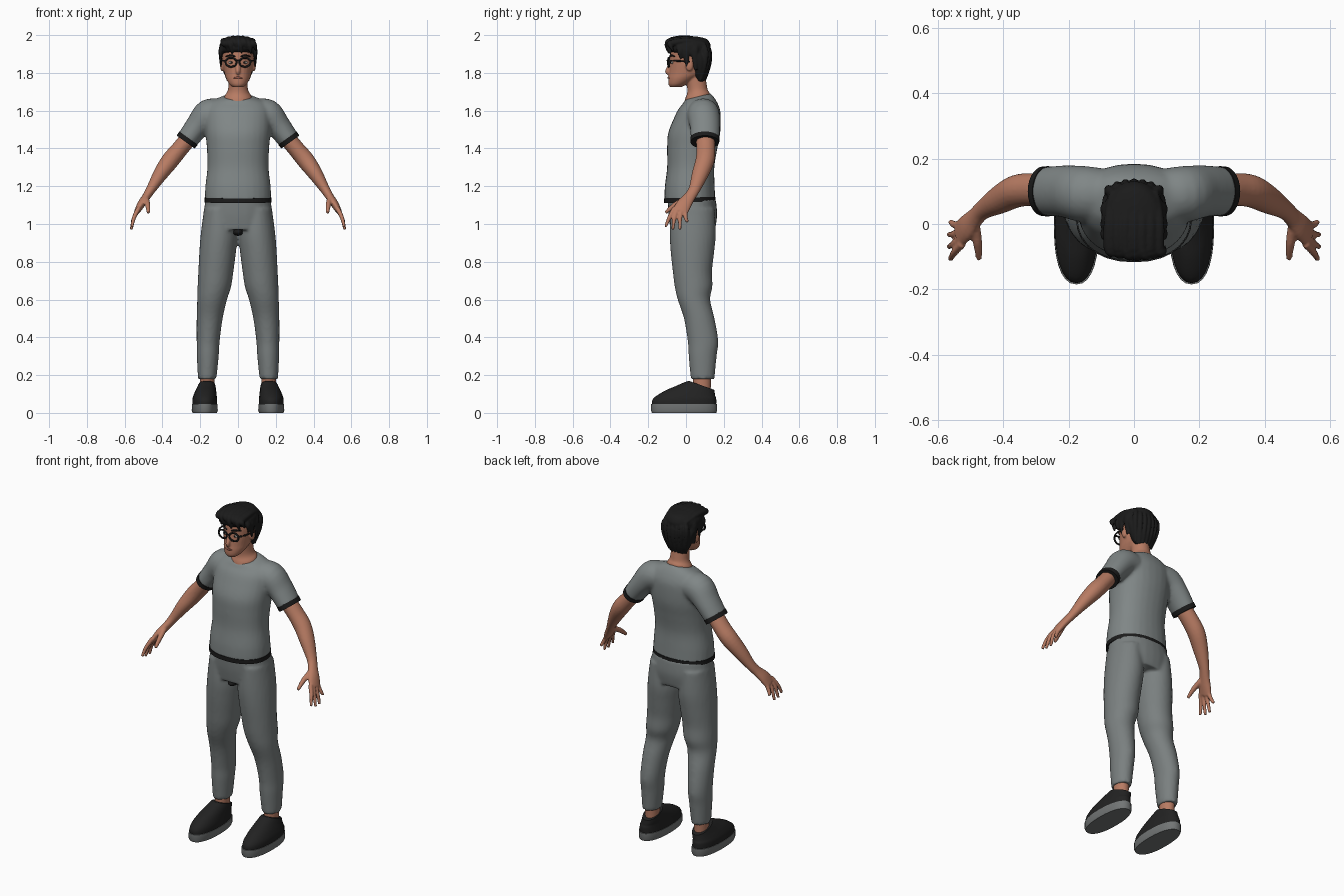
import bpy, bmesh, math
from mathutils import Vector, Matrix


def material(name, r, g, b):
    m = bpy.data.materials.new(name)
    m.diffuse_color = (r, g, b, 1)
    return m


SHIRT = material("shirt grey", 0.215, 0.24, 0.24)
PANTS = material("trouser grey", 0.195, 0.215, 0.215)
SKIN = material("skin", 0.48, 0.2, 0.125)
BLACK = material("black", 0.011, 0.011, 0.011)
SHOE = material("shoe black", 0.016, 0.016, 0.016)
SOLE = material("sole grey", 0.17, 0.18, 0.18)
EYE = material("eye white", 0.45, 0.43, 0.4)
LIP = material("lip", 0.3, 0.1, 0.07)


def smooth(rows, steps=4):
    """Catmull-Rom interpolation of equal-length parameter rows."""
    out = []
    for i in range(len(rows) - 1):
        p0, p1 = rows[max(i - 1, 0)], rows[i]
        p2, p3 = rows[i + 1], rows[min(i + 2, len(rows) - 1)]
        for k in range(steps):
            t = k / steps
            out.append([0.5 * (2 * b + (c - a) * t + (2 * a - 5 * b + 4 * c - d) * t * t
                               + (3 * b - a - 3 * c + d) * t ** 3)
                        for a, b, c, d in zip(p0, p1, p2, p3)])
    return out + [list(rows[-1])]


def ovals(rows, n=28, e=2.0, steps=4):
    """Level rings from rows (z, x, y, rx, ry, tilt)."""
    rings = []
    for z, x, y, rx, ry, tilt in smooth(rows, steps):
        ring = []
        for k in range(n):
            c, s = math.cos(math.tau * k / n), math.sin(math.tau * k / n)
            dx = math.copysign(abs(c) ** (2 / e), c) * rx
            dy = math.copysign(abs(s) ** (2 / e), s) * ry
            ring.append(Vector((x + dx, y + dy, z + tilt * dy)))
        rings.append(ring)
    return rings


def tube(rows, side=1, n=14, steps=4):
    """Rings across a path from rows (x, y, z, thickness, width)."""
    rows = smooth(rows, steps)
    pts = [Vector((side * r[0], r[1], r[2])) for r in rows]
    rings = []
    for i, p in enumerate(pts):
        t = (pts[min(i + 1, len(pts) - 1)] - pts[max(i - 1, 0)]).normalized()
        u = Vector((0, 1, 0)) if abs(t.y) < 0.9 else Vector((1, 0, 0))
        u = (u - t * u.dot(t)).normalized()
        v = t.cross(u)
        a, b = max(rows[i][3], 0.001), max(rows[i][4], 0.001)
        rings.append([p + v * a * math.cos(math.tau * k / n) + u * b * math.sin(math.tau * k / n)
                      for k in range(n)])
    return rings


def ball(x, y, z, rx, ry, rz):
    return [[Vector((x + rx * math.sin(f) * math.cos(math.tau * k / 16),
                     y + ry * math.sin(f) * math.sin(math.tau * k / 16),
                     z + rz * math.cos(f))) for k in range(16)]
            for f in [0.03 + j * (math.pi - 0.06) / 10 for j in range(11)]]


def make(name, mat, shells, voxel=0, mirror=False, iterations=3):
    """Skin every list of rings, optionally fuse them into one surface."""
    bm = bmesh.new()
    for rings in shells:
        vs = [[bm.verts.new(p) for p in r] for r in rings]
        n = len(vs[0])
        for a, b in zip(vs, vs[1:]):
            for k in range(n):
                bm.faces.new((a[k], a[(k + 1) % n], b[(k + 1) % n], b[k]))
        bm.faces.new(vs[0][::-1])
        bm.faces.new(vs[-1])
    bmesh.ops.recalc_face_normals(bm, faces=bm.faces)
    me = bpy.data.meshes.new(name)
    bm.to_mesh(me)
    bm.free()
    ob = bpy.data.objects.new(name, me)
    bpy.context.collection.objects.link(ob)
    me.materials.append(mat)
    if voxel:
        rm = ob.modifiers.new("fuse", 'REMESH')
        rm.mode, rm.voxel_size, rm.use_smooth_shade = 'VOXEL', voxel, True
        sm = ob.modifiers.new("relax", 'SMOOTH')
        sm.factor, sm.iterations = 0.5, iterations
    if mirror:
        ob.modifiers.new("mirror", 'MIRROR').use_mirror_merge = False
    bpy.ops.object.select_all(action='DESELECT')
    ob.select_set(True)
    bpy.context.view_layer.objects.active = ob
    bpy.ops.object.shade_smooth_by_angle(angle=math.radians(45))
    return ob


# Shirt: torso fused with both sleeves
torso = ovals([(1.12, 0, .02, .176, .135, 0), (1.2, 0, .02, .173, .132, 0),
               (1.3, 0, .025, .162, .125, 0), (1.4, 0, .033, .165, .133, 0),
               (1.48, 0, .043, .172, .138, 0), (1.56, 0, .06, .175, .124, 0),
               (1.61, 0, .07, .17, .109, 0), (1.65, 0, .072, .14, .085, .1),
               (1.674, 0, .06, .078, .07, .25)], e=2.2)
sleeve = [(.09, .09, 1.585, .075, .08), (.155, .092, 1.578, .083, .086),
          (.212, .1, 1.52, .066, .08), (.27, .1, 1.443, .058, .075)]
make("shirt", SHIRT, [torso, tube(sleeve, 1, 24), tube(sleeve, -1, 24)], 0.01, iterations=5)

# Dark hems
make("shirt_hem", BLACK, [ovals([(1.115, 0, .02, .178, .137, .03),
                                 (1.14, 0, .02, .178, .137, .03)], e=2.2, steps=1)])
make("sleeve_cuff", BLACK, [tube([(.262, .1, 1.455, .06, .077), (.277, .1, 1.434, .059, .076)],
                                 n=28, steps=1)], mirror=True)

# Trousers: pelvis fused with both legs
pelvis = ovals([(1.135, 0, .03, .172, .127, 0), (1.05, 0, .036, .182, .129, 0),
                (.97, 0, .036, .185, .118, 0)], e=2.2)
legs = [ovals([(1.08, s * .1, .035, .08, .115, 0), (.95, s * .1, .036, .097, .122, 0),
               (.85, s * .108, .034, .097, .115, 0), (.75, s * .117, .034, .093, .104, 0),
               (.67, s * .125, .04, .089, .1, 0), (.6, s * .137, .042, .079, .086, 0),
               (.5, s * .15, .07, .069, .081, 0), (.38, s * .158, .09, .061, .081, 0),
               (.3, s * .16, .088, .058, .074, 0), (.18, s * .163, .088, .049, .063, 0)])
        for s in (1, -1)]
make("trousers", PANTS, [pelvis] + legs, 0.01)
make("crotch_patch", BLACK, [ball(0, -.035, .957, .026, .048, .02)])

# Ankles and shoes
make("ankle", SKIN, [ovals([(.1, .163, .085, .036, .045, 0), (.2, .163, .085, .04, .048, 0)])],
     mirror=True)
make("shoe_upper", SHOE, [ovals([(.04, .176, -.01, .066, .17, 0), (.075, .176, -.007, .065, .167, 0),
                                 (.102, .173, .02, .059, .135, -.1),
                                 (.122, .169, .05, .053, .103, -.2),
                                 (.146, .165, .082, .045, .068, -.35)], e=2.2)], mirror=True)
make("shoe_sole", SOLE, [ovals([(0, .176, -.01, .064, .17, 0), (.012, .176, -.01, .069, .175, 0),
                                (.046, .176, -.01, .068, .175, 0)], e=2.3, steps=1)], mirror=True)

# Arm, palm, fingers and thumb in one skin
arm = tube([(.24, .1, 1.48, .045, .05), (.31, .105, 1.395, .045, .05), (.36, .1, 1.335, .047, .05),
            (.41, .075, 1.265, .039, .044), (.46, .045, 1.185, .026, .031),
            (.485, .02, 1.145, .022, .031), (.512, -.01, 1.105, .021, .04),
            (.535, -.032, 1.065, .015, .042)], n=20)
fingers = [tube([(.525, b, 1.085, .013, .013), (.55, (b + y) / 2 - .004, 1.035, .011, .011),
                 (x, y, z, .008, .008)])
           for b, x, y, z in ((-.06, .562, -.108, .985), (-.043, .566, -.07, .97),
                              (-.022, .566, -.032, .97), (-.003, .562, .008, 1.01))]
thumb = tube([(.487, .0, 1.135, .016, .016), (.478, -.06, 1.1, .014, .014),
              (.474, -.108, 1.06, .009, .009)])
make("arm_and_hand", SKIN, [arm, thumb] + fingers, 0.0055, mirror=True, iterations=2)

# Head, neck, nose and ears in one skin
skull = ovals([(1.724, 0, -.055, .026, .028, 0), (1.74, 0, -.043, .046, .05, 0),
               (1.77, 0, -.018, .063, .076, 0), (1.8, 0, .005, .072, .095, 0),
               (1.85, 0, .015, .081, .101, 0), (1.9, 0, .02, .085, .105, 0),
               (1.95, 0, .02, .078, .095, 0), (1.975, 0, .02, .05, .06, 0)])
neck = ovals([(1.64, 0, .058, .078, .07, .25), (1.676, 0, .06, .071, .066, .25),
              (1.7, 0, .061, .057, .055, .15), (1.73, 0, .058, .051, .053, 0),
              (1.8, 0, .045, .05, .055, 0)])
nose = tube([(0, -.08, 1.865, .008, .009), (0, -.09, 1.835, .012, .009), (0, -.096, 1.808, .012, .015),
             (0, -.088, 1.797, .008, .012)])
ears = [ball(s * .084, .018, 1.838, .011, .02, .029) for s in (1, -1)]
make("head", SKIN, [skull, neck, nose] + ears, 0.005, iterations=2)

# Eyes, brows and mouth
make("eye", EYE, [ball(.035, -.073, 1.855, .015, .007, .007)], mirror=True)
make("iris", BLACK, [ball(.035, -.077, 1.855, .006, .005, .006)], mirror=True)
make("eyebrow", BLACK, [tube([(.014, -.085, 1.886, .004, .004), (.038, -.08, 1.893, .005, .005),
                              (.064, -.06, 1.887, .003, .003)])], mirror=True)
make("mouth", LIP, [tube([(-.024, -.085, 1.773, .002, .003), (0, -.093, 1.775, .006, .005),
                          (.024, -.085, 1.773, .002, .003)])])

# Glasses: rims, bridge and temples
rim = [(.037 + .029 * math.cos(a), -.095 + .007 * (math.cos(a) + 1) / 2, 1.856 + .024 * math.sin(a))
       for a in [math.tau * k / 20 for k in range(21)]]
bm = bmesh.new()
loop = []
for k, p in enumerate(rim[:-1]):
    out = Vector((math.cos(math.tau * k / 20), 0, math.sin(math.tau * k / 20)))
    loop.append([bm.verts.new(Vector(p) + out * .005 * math.cos(math.tau * j / 8)
                              + Vector((0, .005 * math.sin(math.tau * j / 8), 0))) for j in range(8)])
for k in range(20):
    a, b = loop[k], loop[(k + 1) % 20]
    for j in range(8):
        bm.faces.new((a[j], a[(j + 1) % 8], b[(j + 1) % 8], b[j]))
bmesh.ops.recalc_face_normals(bm, faces=bm.faces)
frame = make("glasses_rim", BLACK, [], mirror=True)
bm.to_mesh(frame.data)
bm.free()
for poly in frame.data.polygons:
    poly.use_smooth = True
make("glasses_bridge", BLACK, [tube([(-.012, -.096, 1.862, .004, .004), (0, -.099, 1.866, .004, .004),
                                     (.012, -.096, 1.862, .004, .004)])])
make("glasses_temple", BLACK, [tube([(.066, -.088, 1.864, .005, .004), (.084, -.05, 1.864, .005, .004),
                                     (.09, .02, 1.858, .004, .004)])], mirror=True)

# Hair: cap with swept locks on top, sides and back
cap = ovals([(1.755, 0, .075, .05, .022, 0), (1.8, 0, .074, .076, .045, 0),
             (1.85, 0, .074, .093, .052, 0), (1.885, 0, .063, .098, .064, 0),
             (1.915, 0, .018, .1, .11, 0), (1.95, 0, .015, .097, .115, 0),
             (1.98, 0, .01, .075, .098, 0), (1.993, 0, .005, .03, .05, 0)])
locks = []
for i in range(7):
    x = -.075 + i * .025
    drop = 1.935 - .022 * (i % 2) - .1 * abs(x)
    top = 1.984 - 2.6 * x * x
    locks.append(tube([(x * .8, .1, top - .02, .012, .015), (x, .01, top, .015, .017),
                       (x, -.075, top - .012, .018, .018),
                       (x + .012, -.1 + 3 * x * x, (top + drop) / 2, .014, .014),
                       (x + .02, -.09 + 4 * x * x, drop - .012, .003, .004)]))
    locks.append(tube([(x * .5, .07, 1.975, .008, .012), (x, .118 - 3 * x * x, 1.925, .012, .016),
                       (x, .12 - 4 * x * x, 1.85, .012, .016),
                       (x * .75, .1 - 4 * x * x, 1.755, .003, .005)]))
for s in (1, -1):
    for y, low in ((-.03, 1.875), (.0, 1.835), (.045, 1.815)):
        locks.append(tube([(.07, y, 1.96, .01, .02), (.092, y, 1.92, .011, .02),
                           (.088, y + .005, low, .004, .008)], s))
make("hair", BLACK, [cap] + locks, 0.005, iterations=1)
